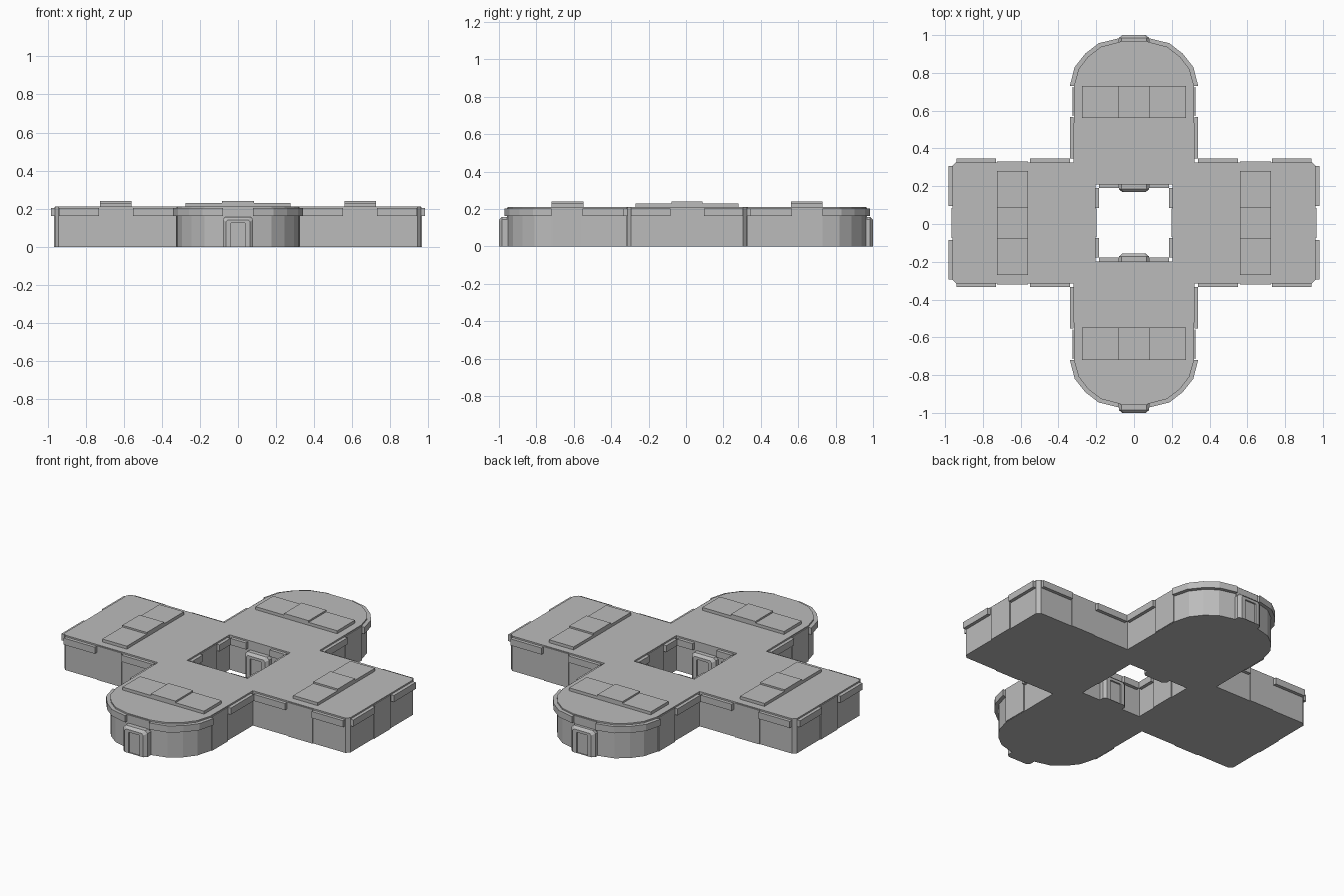
import bpy, bmesh
from mathutils import Vector

cube = bpy.data.objects.get("Cube")
if cube:
    bpy.data.objects.remove(cube)

SHIFT = 0.006      # slight offset of the building body along y
ROOF = 0.212

grey = bpy.data.materials.new("plain_grey")
grey.use_nodes = True
grey.diffuse_color = (0.5, 0.5, 0.5, 1)
grey.node_tree.nodes["Principled BSDF"].inputs["Base Color"].default_value = (0.5, 0.5, 0.5, 1)


def finish(name, bm):
    bmesh.ops.recalc_face_normals(bm, faces=bm.faces)
    mesh = bpy.data.meshes.new(name)
    bm.to_mesh(mesh)
    bm.free()
    mesh.materials.append(grey)
    obj = bpy.data.objects.new(name, mesh)
    bpy.context.collection.objects.link(obj)
    return obj


def quarter(name, outline, z0, z1):
    """Extrude an outline in the +x +y quarter and mirror it to all four."""
    bm = bmesh.new()
    face = bm.faces.new([bm.verts.new((x, y, z0)) for x, y in outline])
    top = bmesh.ops.extrude_face_region(bm, geom=[face], use_keep_orig=True)["geom"]
    for v in top:
        if isinstance(v, bmesh.types.BMVert):
            v.co.z = z1
    bmesh.ops.recalc_face_normals(bm, faces=bm.faces)
    # open the faces on the mirror planes so the halves weld
    seam = [f for f in bm.faces
            if any(all(abs(v.co[a]) < 1e-5 for v in f.verts) for a in (0, 1))]
    bmesh.ops.delete(bm, geom=seam, context='FACES')
    obj = finish(name, bm)
    obj.location.y = SHIFT
    mirror = obj.modifiers.new("mirror", 'MIRROR')
    mirror.use_axis = (True, True, False)
    mirror.use_clip = True
    return obj


def block(name, x0, x1, y0, y1, z0, z1):
    return quarter(name, [(x0, y0), (x1, y0), (x1, y1), (x0, y1)], z0, z1)


# Main cross-shaped body with rounded front and back arms and open courtyard
W, END, YARD, T = 0.32, 0.962, 0.204, 0.02
inner_arc = [(0.318, 0.725), (0.293, 0.815), (0.243, 0.88), (0.175, 0.932), (0.08, 0.957)]
outer_arc = [(0.34, 0.725), (0.314, 0.825), (0.258, 0.896), (0.187, 0.951), (0.08, 0.977)]
body = [(YARD, 0), (END, 0), (END, 0.3), (END - T, W), (W, W)]
body += inner_arc + [(0, 0.957), (0, YARD), (YARD, YARD)]
quarter("building_body", body, 0, ROOF)

# Cornice strips under the roof edge
Z0, Z1 = 0.163, 0.203
quarter("rounded_cornice", outer_arc + inner_arc[::-1], Z0, Z1)
block("wing_outer_cornice", 0.73, 0.94, W, W + T, Z0, Z1)
block("wing_inner_cornice", W + T, 0.55, W, W + T, Z0, Z1)
block("wing_end_cornice", END, END + T, 0.09, 0.3, Z0, Z1)
block("arm_cornice", W, W + T, W + T, 0.56, Z0, Z1)
block("courtyard_side_cornice", YARD - T, YARD, 0.08, YARD - T, Z0, Z1)
block("courtyard_end_cornice", 0.08, YARD - T, YARD - T, YARD, Z0, Z1)

# Slim projecting wall bays between the cornices
P = 0.005
block("wing_bay", 0.56, 0.725, W, W + P, 0, ROOF - P)
block("arm_bay", W, W + P, 0.565, 0.72, 0, ROOF - P)
block("wing_end_bay", END, END + P, 0, 0.08, 0, ROOF - P)
block("courtyard_side_bay", YARD - P, YARD, 0, 0.075, 0, ROOF - P)
block("arm_end_bay", 0, 0.075, 0.957, 0.963, 0, ROOF - P)

# Stepped roof pads: a long low slab with a raised middle
for label, top, half0, half1 in (("low", 0.23, 0.083, 0.275), ("middle", 0.24, 0, 0.083)):
    block("wing_roof_pad_" + label, 0.56, 0.725, half0, half1, ROOF, top)
    block("arm_roof_pad_" + label, half0, half1, 0.555, 0.725, ROOF, top)


# Doorways: bevelled surround with a recessed door leaf
def doorway(name, base, tip):
    s = 1 if tip > base else -1

    def ring(bm, half, height, cut, y):
        pts = [(-half, 0), (-half, height - cut), (cut - half, height),
               (half - cut, height), (half, height - cut), (half, 0)]
        return [bm.verts.new((x, y, z)) for x, z in pts]

    bm = bmesh.new()
    rings = [ring(bm, 0.08, 0.157, 0.014, base),
             ring(bm, 0.08, 0.157, 0.014, tip - s * 0.015),
             ring(bm, 0.062, 0.142, 0.01, tip),
             ring(bm, 0.038, 0.126, 0.003, tip),
             ring(bm, 0.038, 0.126, 0.003, tip - s * 0.01)]
    for a, b in zip(rings, rings[1:]):
        for i in range(len(a)):
            j = (i + 1) % len(a)
            bm.faces.new((a[i], a[j], b[j], b[i]))
    bm.faces.new(rings[0])
    bm.faces.new(rings[-1])
    finish(name, bm)


doorway("front_doorway", -0.94, -1.0)
doorway("back_doorway", 0.95, 1.0)
doorway("courtyard_front_doorway", SHIFT - YARD, -0.157)
doorway("courtyard_back_doorway", SHIFT + YARD, 0.169)
